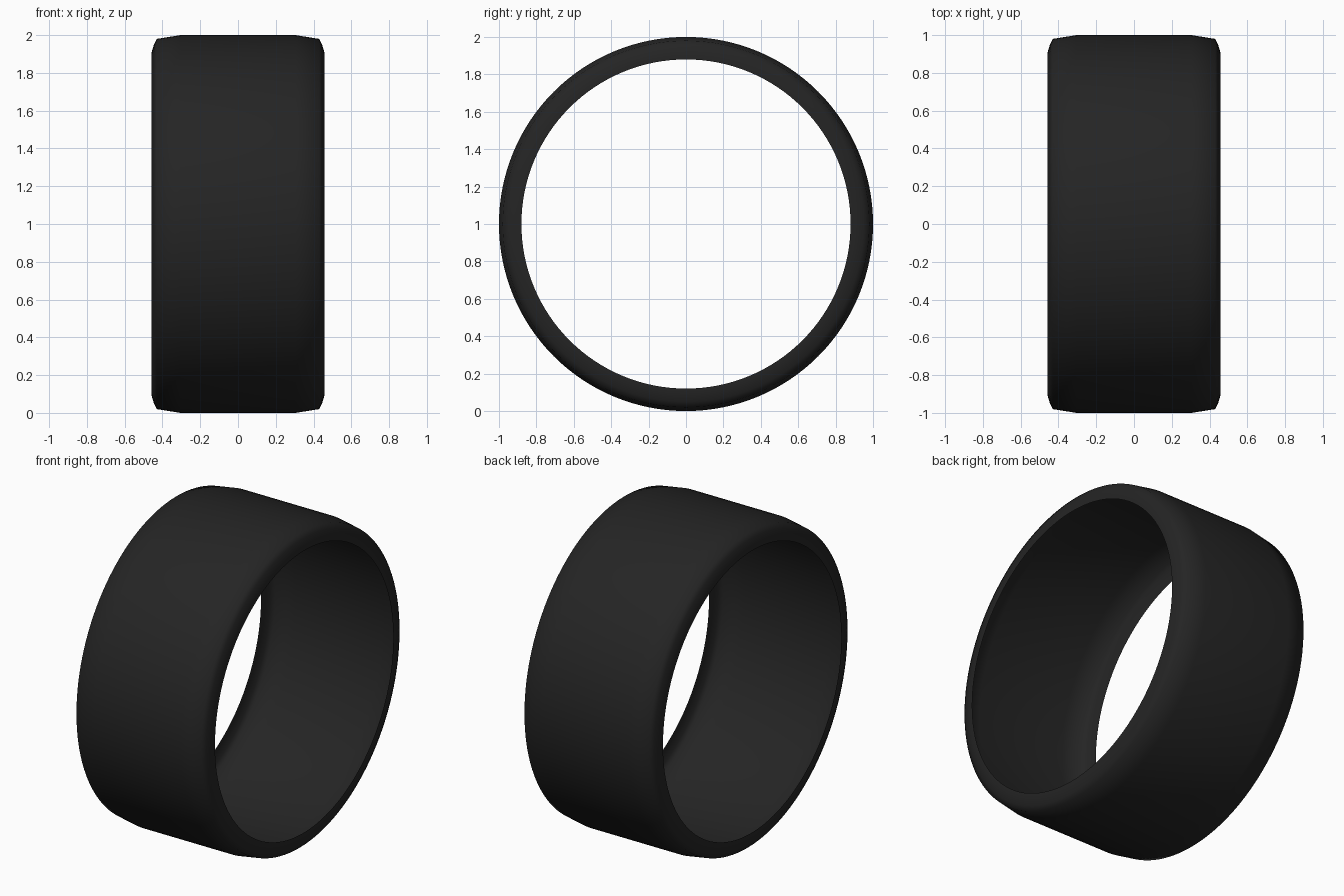
import bpy
import bmesh
from math import cos, sin, tau

cube = bpy.data.objects.get("Cube")
if cube:
    bpy.data.objects.remove(cube, do_unlink=True)

SEGMENTS = 128

# Black rubber
rubber = bpy.data.materials.new("black_rubber")
rubber.use_nodes = True
color = (0.018, 0.018, 0.018, 1)
rubber.diffuse_color = color
bsdf = rubber.node_tree.nodes["Principled BSDF"]
bsdf.inputs["Base Color"].default_value = color
bsdf.inputs["Roughness"].default_value = 0.8

# Tyre half profile as (offset along axle, radius): tread, shoulder, sidewall, bead
half = [(0.305, 1.0), (0.43, 0.98), (0.445, 0.95), (0.457, 0.91), (0.457, 0.88)]
profile = [(-x, r) for x, r in reversed(half)] + half

# Open shell spun around the axle
bm = bmesh.new()
rings = []
for x, r in profile:
    angles = [tau * i / SEGMENTS for i in range(SEGMENTS)]
    rings.append([bm.verts.new((x, r * cos(a), 1 + r * sin(a))) for a in angles])
for a, b in zip(rings, rings[1:]):
    for i in range(SEGMENTS):
        j = (i + 1) % SEGMENTS
        bm.faces.new((a[i], b[i], b[j], a[j])).smooth = True
bm.normal_update()

# Turn the faces outward
face = bm.faces[:][SEGMENTS * (len(half) - 1)]
center = face.calc_center_median()
if face.normal.y * center.y + face.normal.z * (center.z - 1) < 0:
    bmesh.ops.reverse_faces(bm, faces=bm.faces[:])

mesh = bpy.data.meshes.new("tyre")
bm.to_mesh(mesh)
bm.free()
mesh.materials.append(rubber)
tyre = bpy.data.objects.new("tyre", mesh)
bpy.context.collection.objects.link(tyre)
